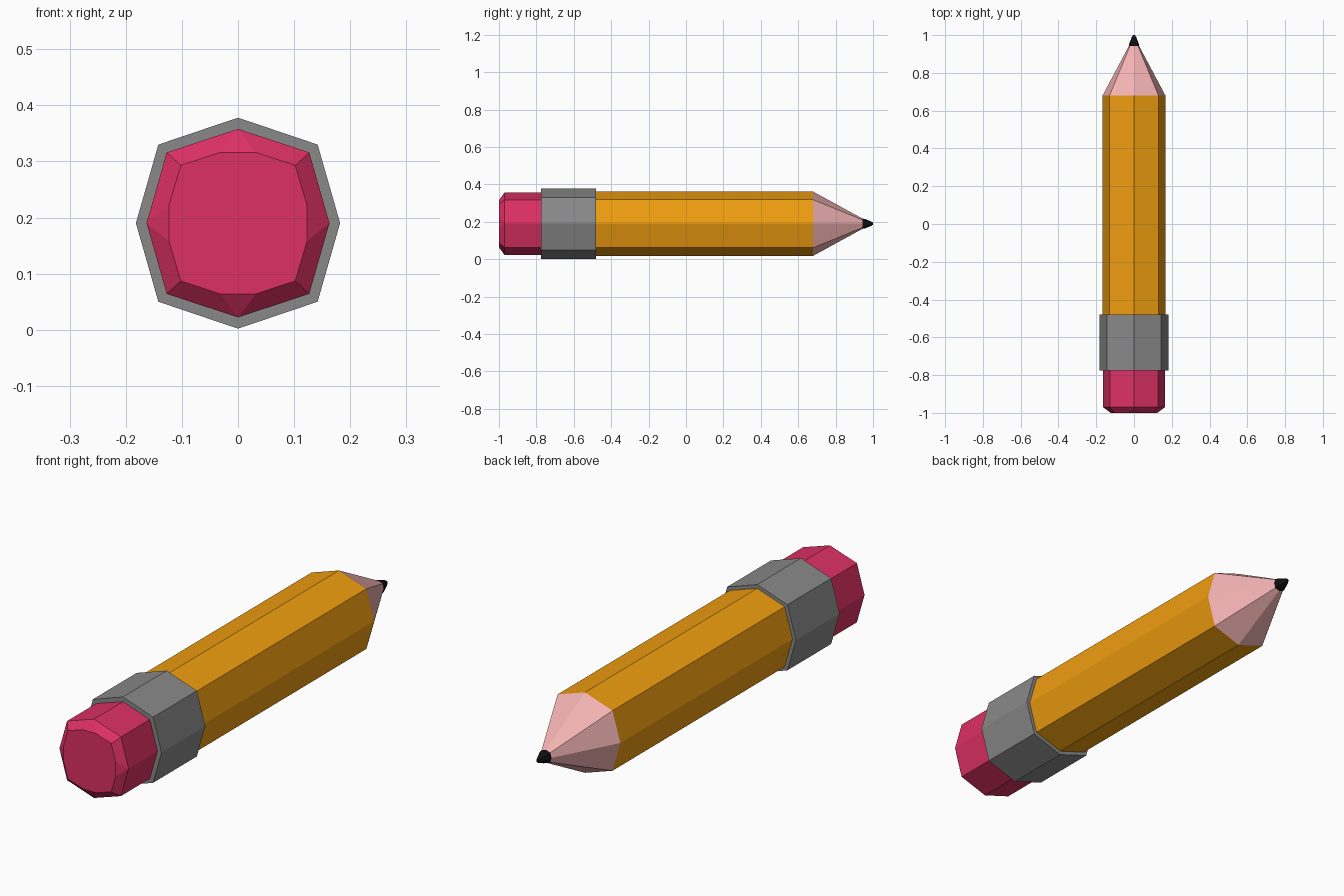
import bpy, bmesh

if "Cube" in bpy.data.objects:
    bpy.data.objects.remove(bpy.data.objects["Cube"])

CZ = 0.19  # height of the pencil axis


def octagon(y, rx, rz, dx, dz, split=0.0):
    """Eight-sided section; the four axis corners may be split into flats."""
    s = split
    pts = [(rx, -s), (rx, s), (dx, dz), (s, rz), (-s, rz), (-dx, dz),
           (-rx, s), (-rx, -s), (-dx, -dz), (-s, -rz), (s, -rz), (dx, -dz)]
    return [(x, y, CZ + z) for x, z in pts]


def scaled(y, k):
    """Standard pencil section scaled so the diagonal corner sits at k."""
    return octagon(y, k * 1.285, k * 1.325, k, k * 0.99)


def loft(name, rings, color=None):
    bm = bmesh.new()
    loops = [[bm.verts.new(p) for p in r] for r in rings]
    n = len(loops[0])
    for a, b in zip(loops, loops[1:]):
        for i in range(n):
            j = (i + 1) % n
            bm.faces.new((a[i], a[j], b[j], b[i]))
    bm.faces.new(loops[0])
    bm.faces.new(loops[-1])
    bmesh.ops.remove_doubles(bm, verts=bm.verts, dist=1e-4)
    bmesh.ops.recalc_face_normals(bm, faces=bm.faces)
    me = bpy.data.meshes.new(name)
    bm.to_mesh(me)
    bm.free()
    ob = bpy.data.objects.new(name, me)
    bpy.context.collection.objects.link(ob)
    if color:
        mat = bpy.data.materials.new(name + "_colour")
        mat.diffuse_color = (*color, 1)
        mat.use_nodes = True
        mat.node_tree.nodes["Principled BSDF"].inputs["Base Color"].default_value = mat.diffuse_color
        me.materials.append(mat)
    return ob


# Eraser with a chamfered end
loft("eraser", [
    octagon(-1.0, 0.123, 0.126, 0.102, 0.103, 0.032),
    octagon(-0.97, 0.163, 0.168, 0.127, 0.126),
    octagon(-0.77, 0.163, 0.168, 0.127, 0.126)], (0.72, 0.03, 0.13))

# Metal ferrule
loft("ferrule", [octagon(y, 0.182, 0.188, 0.142, 0.14) for y in (-0.775, -0.48)],
     (0.25, 0.25, 0.25))

# Painted shaft
loft("shaft", [scaled(y, 0.1295) for y in (-0.485, 0.68)], (0.87, 0.34, 0.005))

# Sharpened wood cone
loft("wood_cone", [scaled(0.68, 0.1295), scaled(0.95, 0.018)], (0.9, 0.45, 0.45))

# Rounded lead point
loft("lead", [scaled(0.94, 0.021), scaled(0.955, 0.0195), scaled(0.99, 0.009),
              scaled(1.0, 0.004)], (0.005, 0.005, 0.005))
